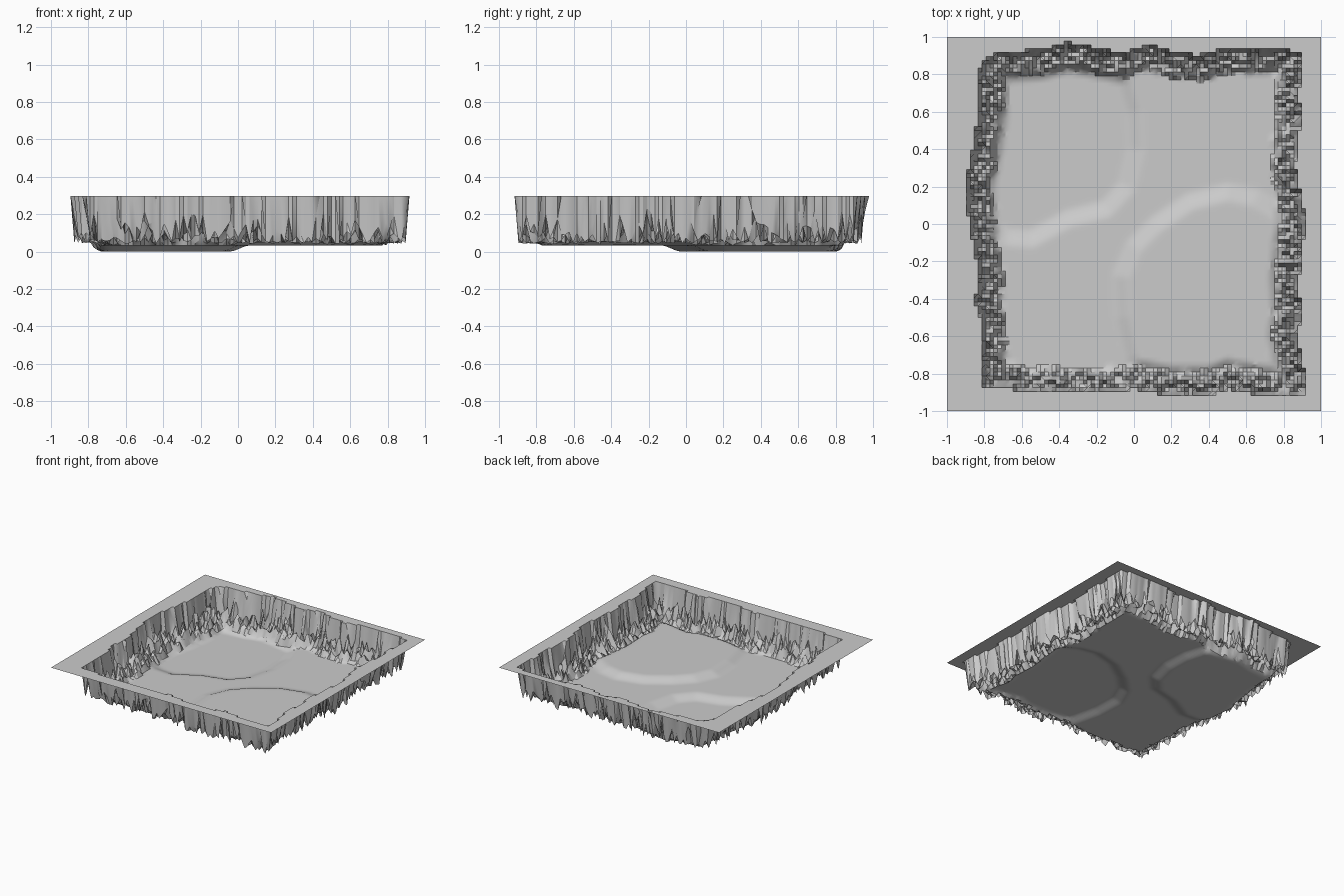
import bpy, bmesh, math, random
from mathutils import Vector

if "Cube" in bpy.data.objects:
    bpy.data.objects.remove(bpy.data.objects["Cube"])
random.seed(7)

N = 96                       # grid cells per side
RIM, FLOOR, STEP = 0.30, 0.035, 0.033

# Pit outline: offset of each side at positions along it
LEFT = [(-.9, -.81), (-.5, -.81), (-.4, -.84), (-.3, -.81), (-.15, -.84), (0, -.87),
        (.2, -.89), (.4, -.85), (.6, -.82), (.9, -.81)]
RIGHT = [(-.85, .91), (-.7, .88), (-.6, .86), (-.5, .88), (-.3, .87), (-.1, .89),
         (0, .91), (.1, .89), (.3, .85), (.55, .88), (.7, .87), (.9, .89)]
BACK = [(-.8, .87), (-.7, .91), (-.5, .92), (-.35, .96), (-.2, .93), (-.05, .90),
        (.08, .95), (.2, .91), (.35, .89), (.5, .93), (.7, .93), (.88, .91)]
FRONT = [(-.8, -.87), (-.65, -.87), (-.55, -.89), (-.1, -.89), (0, -.87), (.2, -.91),
         (.4, -.91), (.5, -.87), (.6, -.89), (.7, -.91), (.9, -.91)]
# Sunken corner and raised corner of the floor
LOW = [(-.06, 1.0), (-.06, .8), (0, .6), (.01, .4), (-.04, .2), (-.15, .08), (-.35, .03),
       (-.55, -.08), (-.68, -.07), (-.8, 0), (-1, .05), (-1, 1)]
HIGH = [(.02, -1), (.0, -.75), (-.06, -.5), (-.07, -.28), (0, -.12), (.12, 0), (.3, .12),
        (.5, .17), (.65, .14), (.8, .05), (1, 0), (1, -1)]


def lerp_profile(pts, t):
    if t <= pts[0][0]:
        return pts[0][1]
    for (a, u), (b, v) in zip(pts, pts[1:]):
        if t <= b:
            return u + (v - u) * (t - a) / (b - a)
    return pts[-1][1]


def region(poly, x, y):
    """Smooth 0..1 mask of a polygon, blended across its border."""
    p, best, inside = Vector((x, y)), 9.0, False
    for i, a in enumerate(poly):
        b = poly[i - 1]
        if (a[1] > y) != (b[1] > y) and x < (b[0] - a[0]) * (y - a[1]) / (b[1] - a[1]) + a[0]:
            inside = not inside
        va, d = Vector(a), Vector(b) - Vector(a)
        t = max(0, min(1, (p - va).dot(d) / d.length_squared))
        best = min(best, (p - va - d * t).length)
    s = max(0, min(1, .5 + (best if inside else -best) / .11))
    return s * s * (3 - 2 * s)


def height(x, y):
    # depth inside the pit outline, measured from the nearest wall
    d = min(x - lerp_profile(LEFT, y), lerp_profile(RIGHT, y) - x,
            lerp_profile(BACK, x) - y, y - lerp_profile(FRONT, x))
    if d < 0:
        return RIM
    width = .115 + random.uniform(-.012, .012)
    if d < width:            # jagged rocky wall
        fall = 1 - d / width
        return .045 + .2 * fall ** .6 * random.random() ** 1.4
    edge = min(1, (d - .1) / .05)
    return FLOOR + edge * STEP * (region(HIGH, x, y) - region(LOW, x, y))


bm = bmesh.new()
bmesh.ops.create_grid(bm, x_segments=N, y_segments=N, size=1)
for v in bm.verts:
    v.co.z = height(v.co.x, v.co.y)
low = min(v.co.z for v in bm.verts)
for v in bm.verts:
    v.co.z -= low
bmesh.ops.recalc_face_normals(bm, faces=bm.faces)
if max(bm.faces, key=lambda f: f.calc_center_median().z).normal.z < 0:
    bmesh.ops.reverse_faces(bm, faces=bm.faces)
me = bpy.data.meshes.new("sunken_terrain")
bm.to_mesh(me)
bm.free()
mat = bpy.data.materials.new("stone grey")
mat.diffuse_color = (.6, .6, .6, 1)
mat.use_nodes = True
mat.node_tree.nodes["Principled BSDF"].inputs["Base Color"].default_value = mat.diffuse_color
me.materials.append(mat)
ob = bpy.data.objects.new("sunken_terrain", me)
bpy.context.collection.objects.link(ob)
bpy.context.view_layer.objects.active = ob
ob.select_set(True)
bpy.ops.object.shade_smooth_by_angle(angle=math.radians(30))
